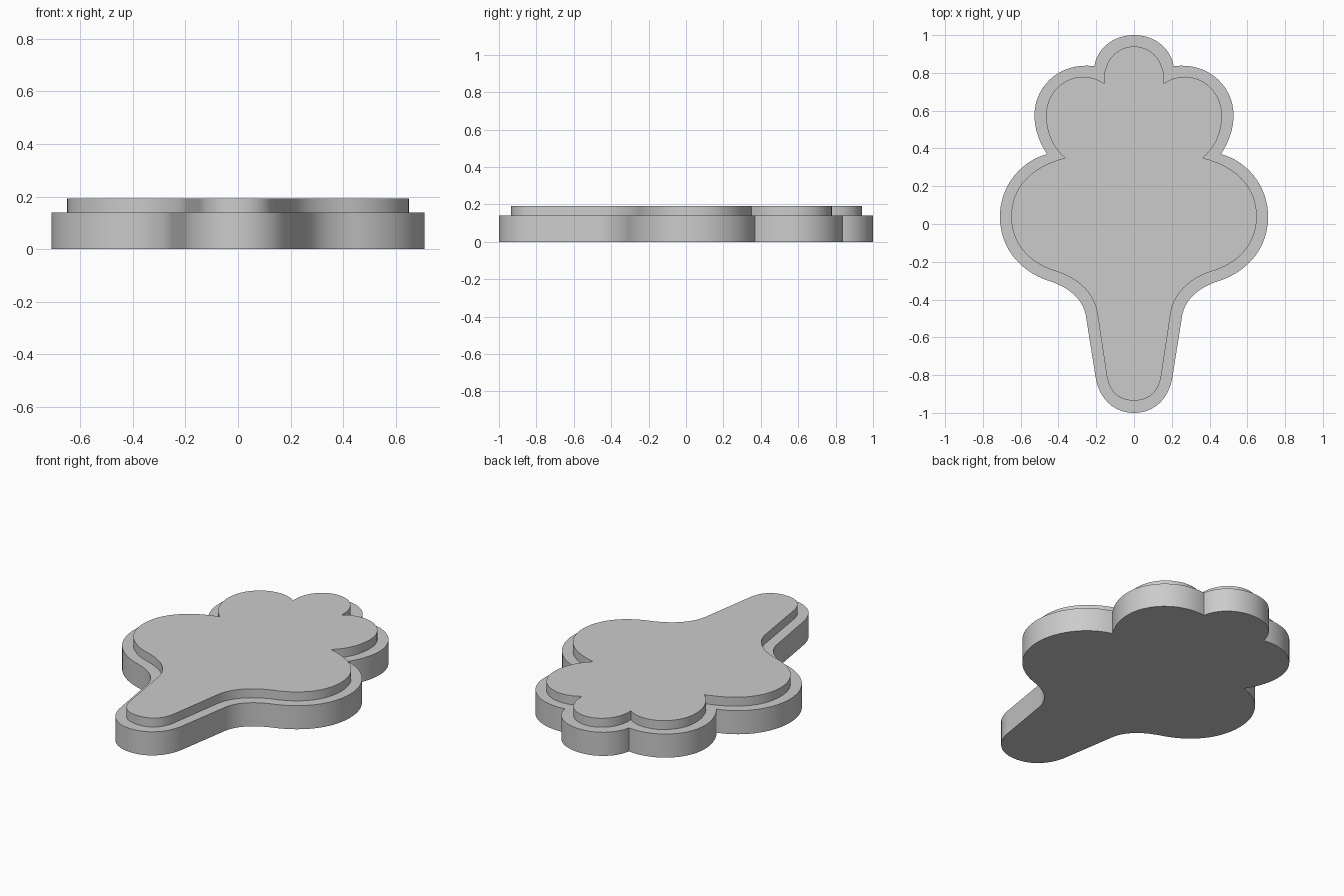
import bpy, bmesh, math
from mathutils import Vector
from mathutils.geometry import interpolate_bezier

cube = bpy.data.objects.get("Cube")
if cube:
    bpy.data.objects.remove(cube, do_unlink=True)

grey = bpy.data.materials.new("plain grey")
grey.use_nodes = True
grey.diffuse_color = (0.6, 0.6, 0.6, 1)
grey.node_tree.nodes["Principled BSDF"].inputs["Base Color"].default_value = (0.6, 0.6, 0.6, 1)

STEPS = 16

# Right half outlines: a start point, then (handle, handle, end) for each curve;
# a lone end point is a straight edge.
BASE = [(0, 1),
        [(.11, 1), (.195, .93), (.21, .835)],
        [(.38, .86), (.527, .74), (.527, .575)],
        [(.527, .5), (.5, .43), (.46, .37)],
        [(.61, .33), (.71, .19), (.71, .04)],
        [(.71, -.13), (.6, -.25), (.455, -.3)],
        [(.34, -.335), (.27, -.4), (.255, -.485)],
        [(.205, -.8)],
        [(.19, -.92), (.11, -1), (0, -1)]]

RAISED = [(0, .94),
          [(.09, .94), (.165, .865), (.16, .745)],
          [(.29, .835), (.465, .74), (.465, .575)],
          [(.465, .49), (.435, .41), (.365, .35)],
          [(.56, .3), (.65, .18), (.65, .04)],
          [(.65, -.1), (.56, -.2), (.43, -.245)],
          [(.29, -.285), (.21, -.37), (.195, -.47)],
          [(.145, -.8)],
          [(.13, -.9), (.07, -.935), (0, -.935)]]


def outline(path):
    """Sample the half outline and mirror it across x = 0."""
    half = [Vector(path[0])]
    for seg in path[1:]:
        pts = [Vector(p) for p in seg]
        if len(pts) == 1:
            half.append(pts[0])
        else:
            half += interpolate_bezier(half[-1], *pts, STEPS)[1:]
    return half + [Vector((-p.x, p.y)) for p in half[-2:0:-1]]


def slab(name, path, bottom, top):
    """Extrude an outline upward into a closed slab."""
    bm = bmesh.new()
    face = bm.faces.new([bm.verts.new((p.x, p.y, bottom)) for p in outline(path)])
    up = bmesh.ops.extrude_face_region(bm, geom=[face], use_keep_orig=True)
    verts = [v for v in up["geom"] if isinstance(v, bmesh.types.BMVert)]
    bmesh.ops.translate(bm, verts=verts, vec=(0, 0, top - bottom))
    bmesh.ops.recalc_face_normals(bm, faces=bm.faces)
    mesh = bpy.data.meshes.new(name)
    bm.to_mesh(mesh)
    bm.free()
    mesh.materials.append(grey)
    mesh.shade_smooth()
    mesh.set_sharp_from_angle(angle=math.radians(30))
    obj = bpy.data.objects.new(name, mesh)
    bpy.context.collection.objects.link(obj)


# Wide lower slab and the narrower raised step on it
slab("base_slab", BASE, 0, 0.14)
slab("raised_slab", RAISED, 0.14, 0.193)
